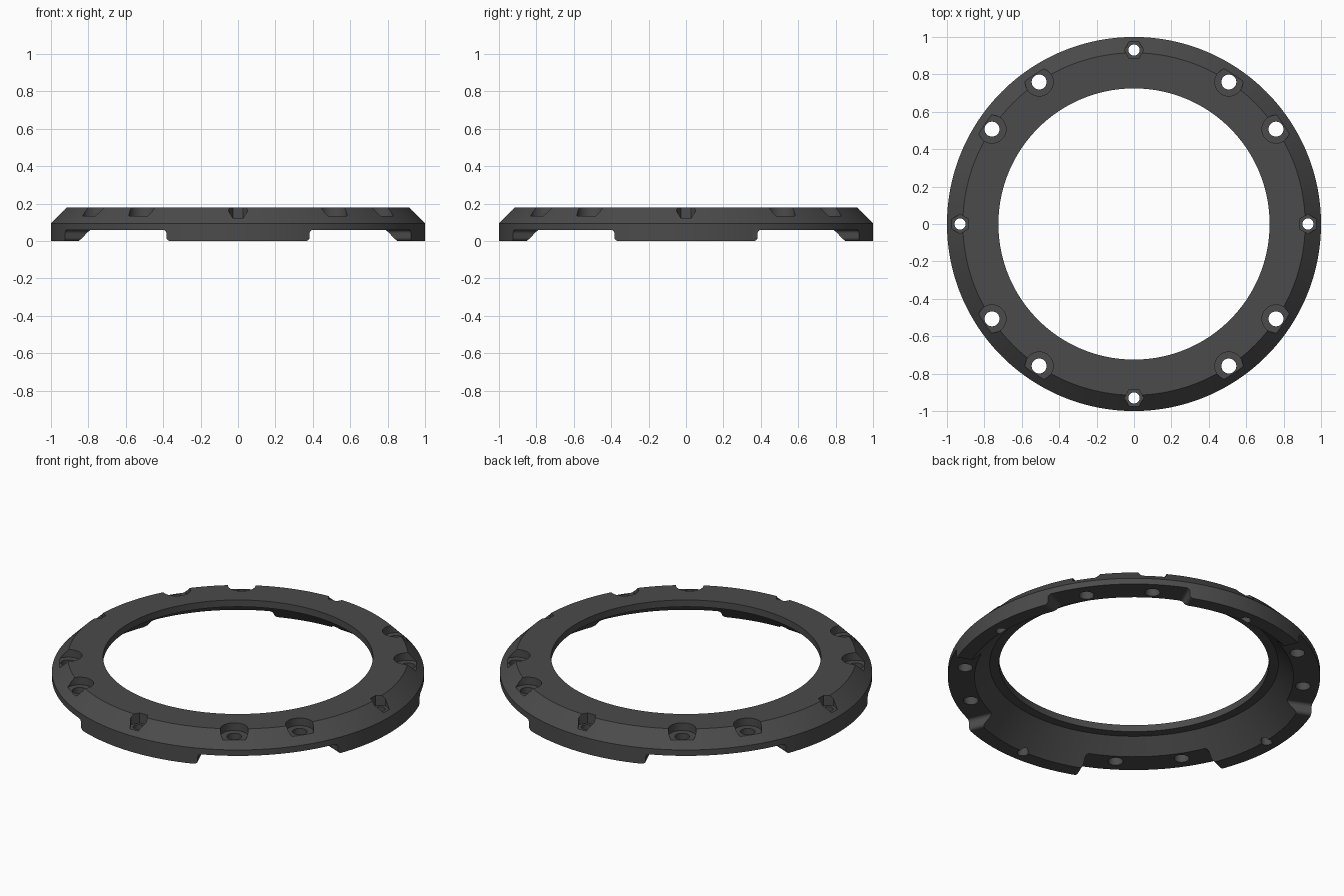
import bpy, bmesh, math
from mathutils import Matrix, Vector

if "Cube" in bpy.data.objects:
    bpy.data.objects.remove(bpy.data.objects["Cube"])

SEG = 192

grey = bpy.data.materials.new("dark_grey")
grey.diffuse_color = (0.07, 0.07, 0.07, 1)
grey.use_nodes = True
grey.node_tree.nodes["Principled BSDF"].inputs["Base Color"].default_value = grey.diffuse_color


def make_object(name, bm):
    bmesh.ops.recalc_face_normals(bm, faces=bm.faces)
    mesh = bpy.data.meshes.new(name)
    bm.to_mesh(mesh)
    bm.free()
    mesh.materials.append(grey)
    obj = bpy.data.objects.new(name, mesh)
    bpy.context.collection.objects.link(obj)
    return obj


def loft(bm, loops, closed=False):
    """Skin a list of equal closed loops; cap the ends unless closed."""
    rows = [[bm.verts.new(p) for p in loop] for loop in loops]
    n = len(rows[0])
    pairs = list(zip(rows, rows[1:] + rows[:1])) if closed else list(zip(rows, rows[1:]))
    for a, b in pairs:
        for i in range(n):
            j = (i + 1) % n
            bm.faces.new((a[i], a[j], b[j], b[i]))
    if not closed:
        bm.faces.new(rows[0])
        bm.faces.new(rows[-1])


def polar(r, deg, z):
    a = math.radians(deg)
    return Vector((r * math.cos(a), r * math.sin(a), z))


def prisms(name, outline, angles, radius, z0, z1):
    """Upright prisms with outline (outward, sideways), set around the ring."""
    bm = bmesh.new()
    for deg in angles:
        turn = Matrix.Rotation(math.radians(deg), 3, 'Z')
        loft(bm, [[turn @ Vector((radius + x, y, z)) for x, y in outline] for z in (z0, z1)])
    return make_object(name, bm)


def circle(r, n, start=0, end=360):
    step = (end - start) / n
    return [polar(r, start + i * step, 0).xy for i in range(n)]


# Ring body: bevelled outside, conical underside with a small lip
profile = [(1, 0), (1, 0.095), (0.915, 0.18), (0.725, 0.18),
           (0.725, 0.14), (0.776, 0.14), (0.918, 0)]
bm = bmesh.new()
loft(bm, [[polar(r, i * 360 / SEG, z) for r, z in profile] for i in range(SEG)], closed=True)
ring = make_object("bevelled_ring", bm)

# Four underside notches with rounded ends, between the four feet
edge = []
for i in range(7):
    t = math.radians(i * 15)
    edge.append((21.3 + 1.2 * math.sin(t), 0.02 - 0.02 * math.cos(t)))
for i in range(7):
    t = math.radians(i * 15)
    edge.append((23.7 - 1.2 * math.cos(t), 0.04 + 0.02 * math.sin(t)))
floor = [(23.7 + (66.3 - 23.7) * i / 24, 0.06) for i in range(1, 24)]
section = edge + floor + [(90 - a, z) for a, z in reversed(edge)]
bm = bmesh.new()
for quarter in range(4):
    stations = [[polar(r, a + 90 * quarter, z) for r, z in
                 ((0.7, -0.05), (1.1, -0.05), (1.1, h), (0.7, h))] for a, h in section]
    loft(bm, stations)
notches = make_object("notch_cutter", bm)

# Bolt holes, nut pockets on the axes and open bolt-head pockets in pairs
axes = [0, 90, 180, 270]
pairs = [q + a for q in axes for a in (33.75, 56.25)]
keyhole = circle(0.075, 32, 56, 304) + [(0.075 * math.cos(math.radians(304)), -0.062),
                                        (0.2, -0.062), (0.2, 0.062)]
cutters = [
    notches,
    prisms("nut_pocket_cutter", circle(0.052, 6, 30 + 60, 450), axes, 0.93, 0.12, 0.3),
    prisms("bolt_pocket_cutter", keyhole, pairs, 0.913, 0.135, 0.3),
    prisms("small_hole_cutter", circle(0.03, 24), axes, 0.93, -0.1, 0.3),
    prisms("large_hole_cutter", circle(0.04, 32), pairs, 0.913, -0.1, 0.3),
]
for cutter in cutters:
    cutter.hide_render = True
    mod = ring.modifiers.new(cutter.name, 'BOOLEAN')
    mod.operation = 'DIFFERENCE'
    mod.solver = 'EXACT'
    mod.object = cutter

# Bake the cuts and remove the helpers
graph = bpy.context.evaluated_depsgraph_get()
cut_mesh = bpy.data.meshes.new_from_object(ring.evaluated_get(graph))
ring.modifiers.clear()
ring.data = cut_mesh
for cutter in cutters:
    bpy.data.objects.remove(cutter)
ring.data.materials.clear()
ring.data.materials.append(grey)
for poly in ring.data.polygons:
    poly.material_index = 0

bpy.ops.object.select_all(action='DESELECT')
ring.select_set(True)
bpy.context.view_layer.objects.active = ring
bpy.ops.object.shade_smooth_by_angle(angle=math.radians(30))
